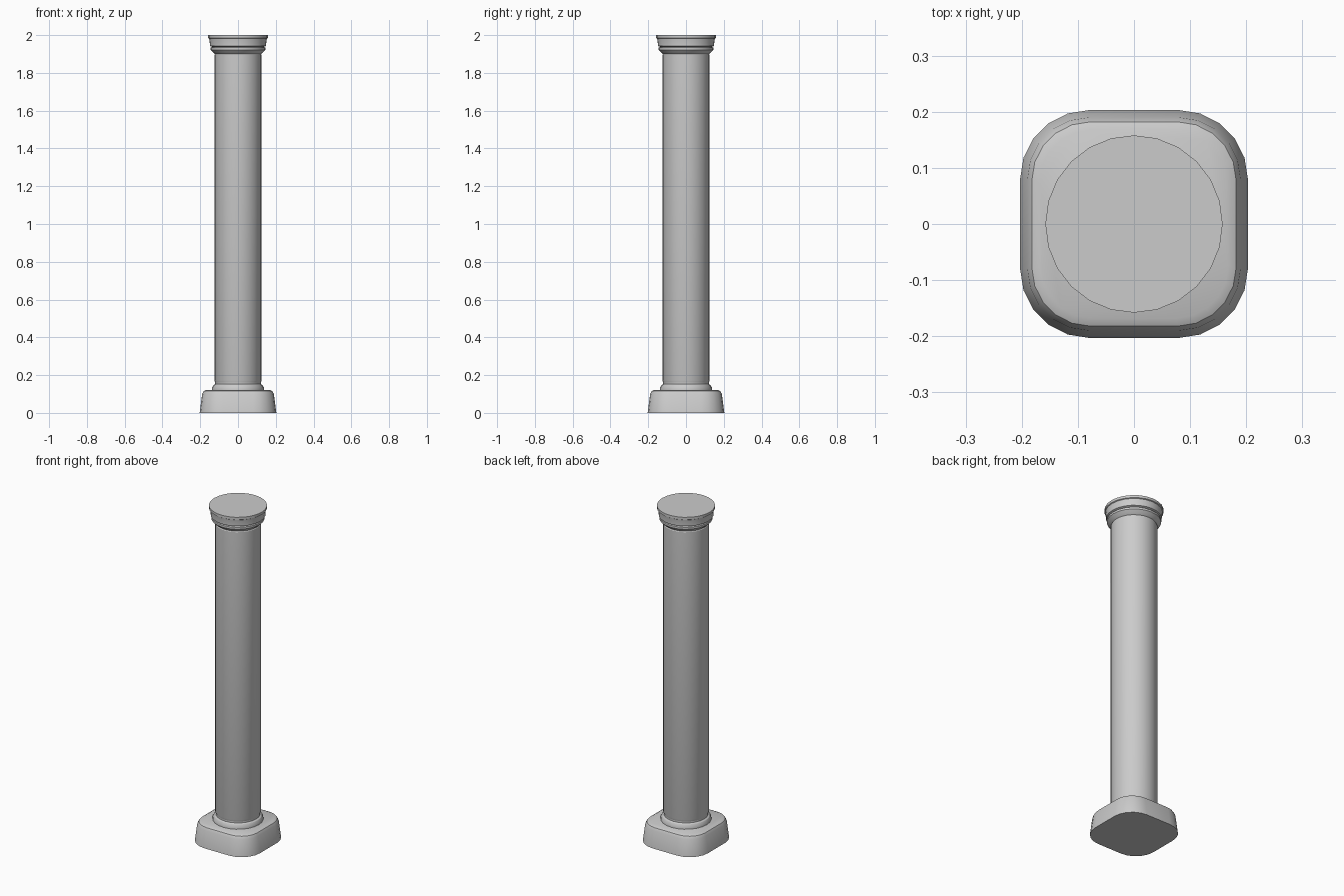
import bpy, bmesh
from math import sin, cos, tau, radians

cube = bpy.data.objects.get("Cube")
if cube:
    bpy.data.objects.remove(cube)

stone = bpy.data.materials.new("grey stone")
stone.use_nodes = True
stone.diffuse_color = (0.6, 0.6, 0.6, 1)
stone.node_tree.nodes["Principled BSDF"].inputs["Base Color"].default_value = (0.6, 0.6, 0.6, 1)


def circle(r, sides=24):
    return [(r * cos(tau * i / sides), r * sin(tau * i / sides)) for i in range(sides)]


def rounded_square(half, straight, steps=5):
    """Outline with flat sides of half-length straight and arced corners."""
    pts = []
    r = half - straight
    for quarter, (sx, sy) in enumerate([(1, 1), (-1, 1), (-1, -1), (1, -1)]):
        for i in range(steps + 1):
            a = tau / 4 * (quarter + i / steps)
            pts.append((sx * straight + r * cos(a), sy * straight + r * sin(a)))
    return pts


def loft(name, sections):
    """Skin a stack of (outline, height) sections and cap both ends."""
    bm = bmesh.new()
    rings = [[bm.verts.new((x, y, z)) for x, y in outline] for outline, z in sections]
    n = len(rings[0])
    for low, high in zip(rings, rings[1:]):
        for i in range(n):
            j = (i + 1) % n
            bm.faces.new((low[i], low[j], high[j], high[i]))
    bm.faces.new(rings[0][::-1])
    bm.faces.new(rings[-1])
    mesh = bpy.data.meshes.new(name)
    bm.to_mesh(mesh)
    bm.free()
    mesh.materials.append(stone)
    obj = bpy.data.objects.new(name, mesh)
    bpy.context.collection.objects.link(obj)
    bpy.ops.object.select_all(action='DESELECT')
    obj.select_set(True)
    bpy.context.view_layer.objects.active = obj
    bpy.ops.object.shade_smooth_by_angle(angle=radians(30))
    return obj


def turned(name, profile):
    return loft(name, [(circle(r), z) for r, z in profile])


# Square plinth with rounded corners and a bevelled top
loft("plinth", [(rounded_square(half, straight), z) for half, straight, z in
                [(0.203, 0.08, 0), (0.19, 0.08, 0.1), (0.182, 0.078, 0.115), (0.168, 0.075, 0.122)]])

# Moulding between plinth and shaft
turned("base_moulding", [(0.138, 0.12), (0.138, 0.133), (0.13, 0.147),
                         (0.121, 0.152), (0.121, 0.165)])

# Plain round shaft
turned("shaft", [(0.119, 0.155), (0.125, 0.172), (0.125, 1.895), (0.119, 1.905)])

# Stepped capital
turned("capital", [(0.122, 1.9), (0.132, 1.908), (0.145, 1.922), (0.145, 1.934),
                   (0.137, 1.938), (0.149, 1.943), (0.149, 1.955), (0.153, 1.982),
                   (0.158, 1.985), (0.158, 2.0)])
